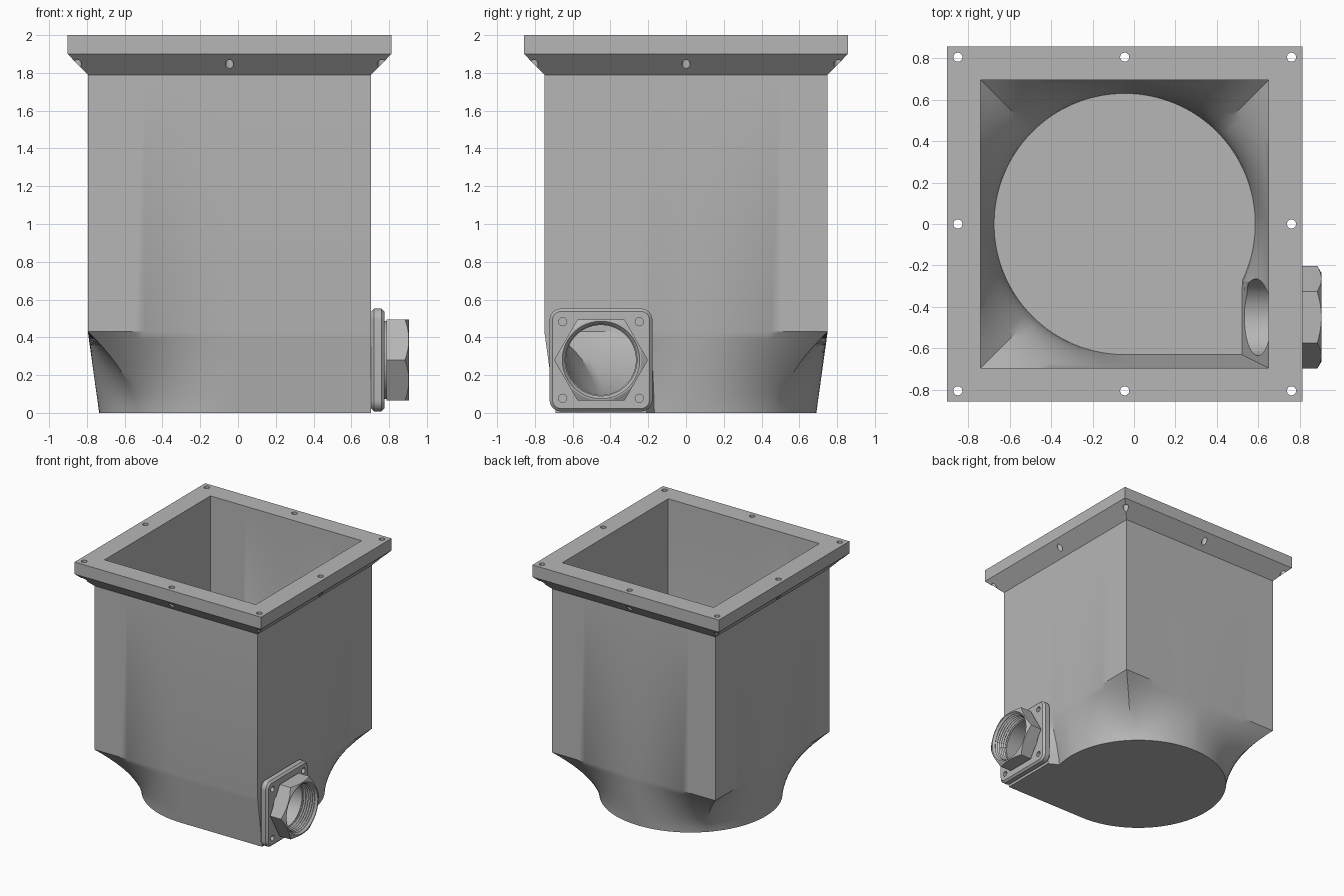
import bpy, bmesh
from math import sin, cos, tan, pi, radians
from mathutils import Matrix

cube = bpy.data.objects.get("Cube")
if cube:
    bpy.data.objects.remove(cube)

CX = -0.045                  # centre of the square housing
PY, PZ = -0.45, 0.28         # centre of the outlet port
N = 128

grey = bpy.data.materials.new("housing grey")
grey.use_nodes = True
grey.diffuse_color = (0.47, 0.47, 0.47, 1)
grey.node_tree.nodes["Principled BSDF"].inputs["Base Color"].default_value = (0.47, 0.47, 0.47, 1)


def finish(name, bm):
    bmesh.ops.recalc_face_normals(bm, faces=bm.faces)
    mesh = bpy.data.meshes.new(name)
    bm.to_mesh(mesh)
    bm.free()
    mesh.materials.append(grey)
    ob = bpy.data.objects.new(name, mesh)
    bpy.context.collection.objects.link(ob)
    return ob


def loft(name, rings, loop=False):
    """Skin a stack of equal-length rings; cap the ends or join them."""
    bm = bmesh.new()
    vs = [[bm.verts.new(p) for p in ring] for ring in rings]
    pairs = list(zip(vs, vs[1:]))
    if loop:
        pairs.append((vs[-1], vs[0]))
    else:
        bm.faces.new(vs[0])
        bm.faces.new(vs[-1])
    for a, b in pairs:
        for i in range(len(a)):
            j = (i + 1) % len(a)
            bm.faces.new((a[i], a[j], b[j], b[i]))
    return finish(name, bm)


def activate(ob):
    bpy.ops.object.select_all(action='DESELECT')
    ob.select_set(True)
    bpy.context.view_layer.objects.active = ob


def smooth(ob):
    activate(ob)
    bpy.ops.object.shade_smooth_by_angle(angle=radians(30))


def drill(ob, holes):
    """Cut cylinders given as (centre, radius, length, axis)."""
    bm = bmesh.new()
    for centre, r, length, axis in holes:
        m = Matrix.Translation(centre)
        if axis == 'X':
            m = m @ Matrix.Rotation(pi / 2, 4, 'Y')
        bmesh.ops.create_cone(bm, cap_ends=True, segments=64 if r > 0.1 else 20,
                              radius1=r, radius2=r, depth=length, matrix=m)
    cutter = finish("hole_cutter", bm)
    cutter.hide_render = True
    activate(ob)
    mod = ob.modifiers.new("holes", 'BOOLEAN')
    mod.operation, mod.solver, mod.object = 'DIFFERENCE', 'EXACT', cutter
    bpy.ops.object.modifier_apply(modifier=mod.name)
    bpy.data.objects.remove(cutter)


angles = [2 * pi * i / N - pi for i in range(N)]


def square_point(a, half):
    k = half / max(abs(cos(a)), abs(sin(a)))
    return k * cos(a), k * sin(a)


def square(half, z):
    pts = [square_point(a, half) for a in angles]
    return [(CX + x, y, z) for x, y in pts]


def foot_point(a, half, r, port_x, end):
    """Round foot with one squared corner behind the port."""
    if radians(-90) <= a <= radians(end):
        x, y = square_point(a, 1)
        return x * port_x, y * r
    return r * cos(a), r * sin(a)


def transition(half, r, port_x, end, z0, z1, steps=10):
    """Rings from the round foot (z0) up to the square (z1), hollowed at corners."""
    rings = []
    for s in range(steps + 1):
        t = 1 - s / steps
        ring = []
        for a in angles:
            sx, sy = square_point(a, half)
            fx, fy = foot_point(a, half, r, port_x, end)
            squared = radians(-90) <= a <= radians(end)
            p = 1 if squared else 1 + 0.7 * abs(sin(2 * a))
            w = 1 - (1 - t) ** p
            ring.append((CX + sx + (fx - sx) * w, sy + (fy - sy) * w, z0 + (z1 - z0) * (1 - t)))
        rings.append(ring)
    return rings


# Housing: outer shell, flared rim, then the inside down to the floor
outer = transition(0.75, 0.69, 0.75, -15, 0, 0.43)
inner = transition(0.695, 0.63, 0.565, -26, 0.06, 0.43)
housing = loft("housing", outer
               + [square(0.75, 1.79), square(0.857, 1.9), square(0.857, 2), square(0.695, 2)]
               + inner[::-1])
bolts = [((CX + 0.805 * i, 0.805 * j, 1.9), 0.022, 0.4, 'Z')
         for i in (-1, 0, 1) for j in (-1, 0, 1) if i or j]
drill(housing, bolts + [((0.65, PY, PZ), 0.185, 0.4, 'X')])
smooth(housing)


# Port plate: chamfered rounded square with four screw holes
def rounded_square(x, half, r):
    ring = []
    for q in range(4):
        mid = pi / 4 + q * pi / 2
        cy, cz = [(half - r) * (1 if f(mid) > 0 else -1) for f in (cos, sin)]
        for k in range(9):
            a = q * pi / 2 + k * pi / 16
            ring.append((x, PY + cy + r * cos(a), PZ + cz + r * sin(a)))
    return ring


plate = loft("port_plate", [rounded_square(0.705, 0.257, 0.045), rounded_square(0.72, 0.272, 0.06),
                            rounded_square(0.76, 0.272, 0.06), rounded_square(0.775, 0.257, 0.045)])
screws = [((0.74, PY + 0.203 * i, PZ + 0.203 * j), 0.022, 0.2, 'X')
          for i in (-1, 1) for j in (-1, 1)]
drill(plate, screws + [((0.74, PY, PZ), 0.185, 0.2, 'X')])
smooth(plate)

# Port nut: hexagon with a turned chamfer, short neck and threaded bore
M = 96
turn = [2 * pi * i / M for i in range(M)]
APOTHEM = 0.215


def ring_x(x, r):
    return [(x, PY + r * cos(a), PZ + r * sin(a)) for a in turn]


def hex_ring(x, chamfer):
    ring = []
    for i, a in enumerate(turn):
        r = APOTHEM / cos(2 * pi * (i % (M // 6)) / M - pi / 6)
        ring.append((x - chamfer * (r - APOTHEM), PY + r * cos(a), PZ + r * sin(a)))
    return ring


thread = [ring_x(0.77 + 0.01 * k, 0.185 if k % 2 == 0 else 0.197) for k in range(12)]
nut = loft("port_nut", thread
           + [ring_x(0.888, 0.19), ring_x(0.9, 0.202), ring_x(0.905, 0.205),
              ring_x(0.905, APOTHEM - 0.002), hex_ring(0.904, 0.6), hex_ring(0.785, 0),
              ring_x(0.785, 0.207), ring_x(0.77, 0.207)], loop=True)
smooth(nut)
